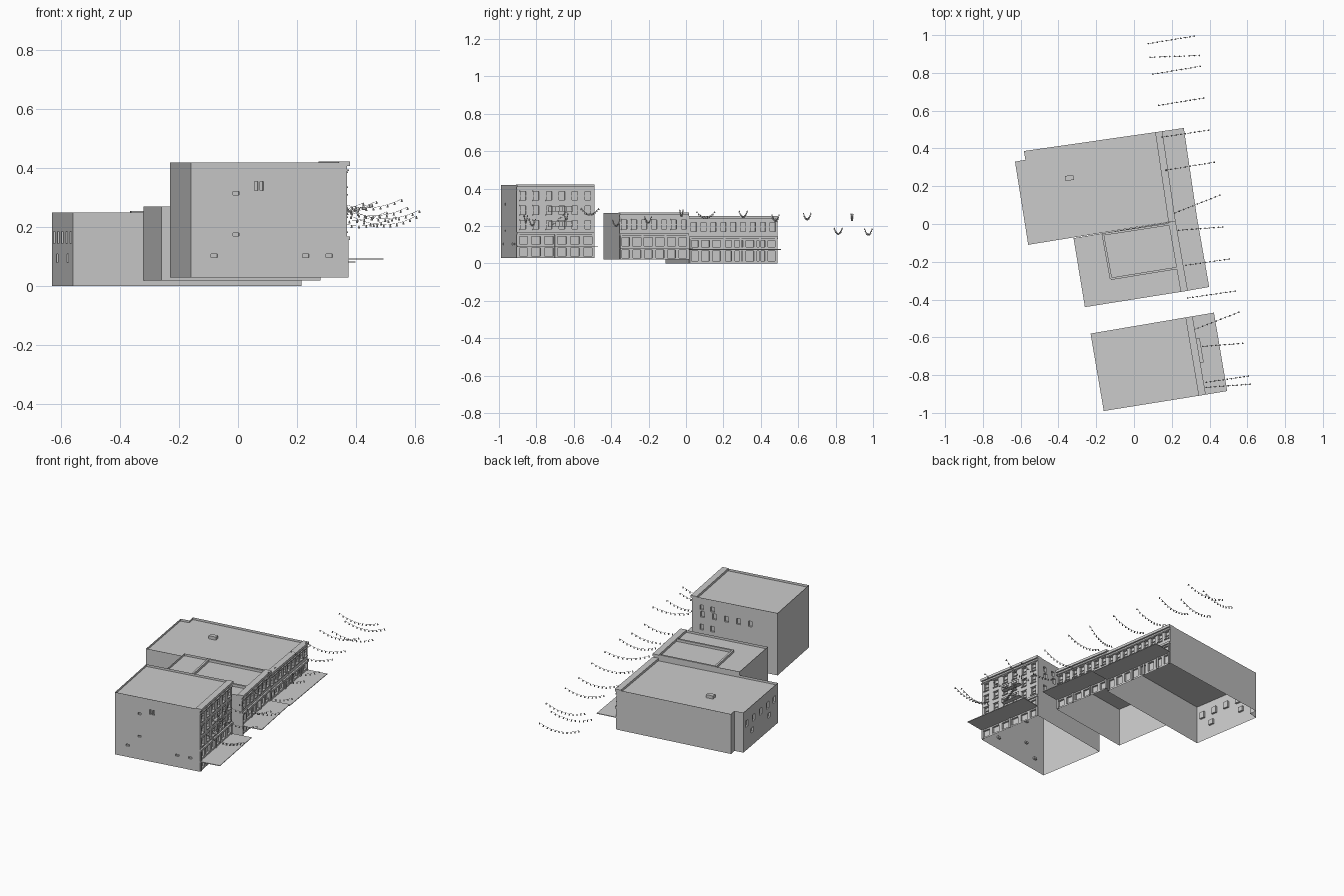
import bpy, bmesh
from mathutils import Vector, Matrix

if "Cube" in bpy.data.objects:
    bpy.data.objects.remove(bpy.data.objects["Cube"])


def finish(name, bm):
    me = bpy.data.meshes.new(name)
    bmesh.ops.remove_doubles(bm, verts=bm.verts, dist=1e-6)
    bm.to_mesh(me)
    bm.free()
    ob = bpy.data.objects.new(name, me)
    bpy.context.collection.objects.link(ob)
    return ob


class Wall:
    """Frame along a wall: u runs along it, o is the distance outwards."""
    def __init__(self, a, b):
        self.a = Vector(a)
        v = Vector(b) - self.a
        self.len = v.length
        self.d = v.normalized()
        self.n = Vector((self.d.y, -self.d.x))

    def p(self, u, o, z):
        q = self.a + self.d * u + self.n * o
        return (q.x, q.y, z)

    def quad(self, bm, pts):
        bm.faces.new([bm.verts.new(self.p(*q)) for q in pts])

    def box(self, bm, u0, u1, o0, o1, z0, z1):
        v = [bm.verts.new(self.p(u, o, z)) for z in (z0, z1)
             for u, o in ((u0, o0), (u0, o1), (u1, o1), (u1, o0))]
        for f in ((0, 3, 2, 1), (4, 5, 6, 7), (0, 1, 5, 4),
                  (1, 2, 6, 5), (2, 3, 7, 6), (3, 0, 4, 7)):
            bm.faces.new([v[i] for i in f])

    def sheet(self, bm, z0, z1, wins, depth=0.012):
        # wall sheet with recessed window openings (u0, u1, z0, z1)
        us = sorted({0, self.len, *[w[i] for w in wins for i in (0, 1)]})
        zs = sorted({z0, z1, *[w[i] for w in wins for i in (2, 3)]})
        for u, U in zip(us, us[1:]):
            for z, Z in zip(zs, zs[1:]):
                c, h = (u + U) / 2, (z + Z) / 2
                if not any(w[0] < c < w[1] and w[2] < h < w[3] for w in wins):
                    self.quad(bm, [(u, 0, z), (U, 0, z), (U, 0, Z), (u, 0, Z)])
        k = -depth
        for u, U, z, Z in wins:
            self.quad(bm, [(u, k, z), (U, k, z), (U, k, Z), (u, k, Z)])
            loop = [(u, z), (U, z), (U, Z), (u, Z)]
            for (s, t), (S, T) in zip(loop, loop[1:] + loop[:1]):
                self.quad(bm, [(s, 0, t), (S, 0, T), (S, k, T), (s, k, t)])


def row(length, n, w, z0, z1, a=0.0, b=1.0):
    """n evenly spaced openings between fractions a and b of a wall."""
    step = (b - a) * length / n
    return [(a * length + (i + .5) * step - w / 2,
             a * length + (i + .5) * step + w / 2, z0, z1) for i in range(n)]


def building(name, pts, z0, z1, wins, roof_drop=0.014):
    # open-bottomed shell with a roof set just below the parapet
    bm = bmesh.new()
    for i, a in enumerate(pts):
        w = Wall(a, pts[(i + 1) % len(pts)])
        w.sheet(bm, z0, z1, [x for r in wins.get(i, []) for x in row(w.len, *r)])
    bm.faces.new([bm.verts.new((x, y, z1 - roof_drop)) for x, y in pts])
    finish(name, bm)


def facade_trim(name, w, top, cornice, canopy, base, piers, windows):
    # parapet, storefront cornice, piers and window sills / lintels
    bm = bmesh.new()
    w.box(bm, 0, w.len, -.028, .010, top - .012, top + .003)
    w.box(bm, 0, w.len, 0, .007, top - .030, top - .024)
    w.box(bm, 0, w.len, 0, .010, cornice - .006, cornice + .006)
    for f in piers:
        u = f * w.len
        w.box(bm, u - .005, u + .005, 0, .006, base, cornice)
    for r in windows:
        for u, U, z, Z in row(w.len, *r):
            w.box(bm, u - .004, U + .004, 0, .006, z - .005, z)
            w.box(bm, u - .004, U + .004, 0, .005, Z, Z + .005)
            w.box(bm, u, U, -.011, -.006, (z + Z) / 2 - .002, (z + Z) / 2 + .002)
    finish(name + "_facade_trim", bm)
    # street canopy
    bm = bmesh.new()
    w.box(bm, 0, w.len, 0, .125, canopy - .002, canopy + .002)
    finish(name + "_canopy", bm)


# long rear building with a notched corner
A = [(-.56, -.11), (.21, .015), (.14, .49), (-.583, .386), (-.575, .34), (-.63, .33)]
upA = [(9, .028, .172, .218)]
building("long_building", A, 0, .25, {
    1: upA + [(8, .042, .012, .066), (8, .044, .088, .124)],
    5: [(5, .032, .145, .185), (2, .032, .08, .11)]})
wa = Wall(A[1], A[2])
facade_trim("long_building", wa, .25, .137, .075, 0, (.02, .4, .58, .8, .98), upA)

# middle building
B = [(-.26, -.44), (.275, -.355), (.21, .015), (-.32, -.075)]
upB = [(7, .028, .185, .232)]
building("middle_building", B, .02, .27, {
    1: upB + [(6, .044, .03, .072), (6, .046, .094, .14)]})
wb = Wall(B[1], B[2])
facade_trim("middle_building", wb, .27, .155, .082, .02, (.02, .33, .66, .98), upB)

# tall front building
C = [(-.16, -.99), (.37, -.905), (.30, -.49), (-.23, -.58)]
upC = [(6, .03, z, z + .046) for z in (.185, .262, .338)]
building("tall_building", C, .03, .42, {
    0: [(2, .012, .325, .355, .40, .47), (1, .02, .31, .322, .25, .33),
        (1, .02, .17, .18, .25, .33), (2, .022, .098, .11, .66, .96),
        (1, .022, .098, .11, .1, .2)],
    1: upC + [(6, .048, .04, .082), (6, .048, .104, .145)],
    2: [(5, .024, .30, .335, .05, .75), (2, .024, .22, .255, .05, .3),
        (2, .024, .345, .375, .05, .3)]})
wc = Wall(C[1], C[2])
facade_trim("tall_building", wc, .42, .162, .092, .03, (.02, .5, .98), upC)

# fire escape: platforms, rails and slanted ladders
bm = bmesh.new()
u0, u1 = .17, .30
for z in (.2, .28):
    wc.box(bm, u0, u1, 0, .028, z - .003, z)
    wc.box(bm, u0, u1, .026, .028, z + .023, z + .025)
    for i in range(8):
        u = u0 + (u1 - u0) * i / 7
        wc.box(bm, u - .001, u + .001, .026, .028, z, z + .024)
for s in range(11):
    u, z = u0 + .01 + s * .009, .2 + s * .008
    wc.box(bm, u, u + .010, .010, .022, z - .002, z + .001)
finish("fire_escape", bm)

# low rim around the middle roof's well
bm = bmesh.new()
R = [(.195, .0), (-.165, -.055), (-.122, -.29), (.235, -.232)]
for a, b in zip(R, R[1:]):
    w = Wall(a, b)
    w.box(bm, 0, w.len, -.006, .006, .254, .271)
finish("roof_rim", bm)

# vent on the long roof
bm = bmesh.new()
v = Wall((-.362, .227), (-.318, .234))
v.box(bm, 0, v.len, -.027, 0, .236, .255)
finish("roof_vent", bm)

# strings of bulbs across the street: start xy, end xy, lowest height
strings = [
    (.075, .955, .32, .995, .158), (.085, .883, .345, .892, .237),
    (.10, .793, .35, .835, .162), (.13, .628, .37, .667, .24),
    (.15, .46, .395, .497, .232), (.17, .285, .425, .327, .252),
    (.215, .058, .455, .153, .248), (.235, -.033, .47, -.016, .258),
    (.25, -.222, .505, -.185, .222), (.285, -.392, .535, -.355, .205),
    (.315, -.56, .555, -.467, .265), (.34, -.65, .575, -.632, .238),
    (.383, -.838, .605, -.805, .208), (.383, -.865, .615, -.848, .228)]
wires, bulbs = bmesh.new(), bmesh.new()
N = 11
for x0, y0, x1, y1, low in strings:
    w = Wall((x0, y0), (x1, y1))
    rings = []
    for i in range(N):
        t = i / (N - 1)
        z = low + .03 * (2 * t - 1) ** 2
        rings.append([wires.verts.new(w.p(t * w.len, o, z + h))
                      for o, h in ((-.0008, 0), (.0008, 0), (0, .0013))])
        q = Vector(w.p(t * w.len, 0, z - .005))
        bmesh.ops.create_cone(bulbs, cap_ends=True, segments=6, radius1=.0045,
                              radius2=.002, depth=.009, matrix=Matrix.Translation(q))
    for r, s in zip(rings, rings[1:]):
        for k in range(3):
            wires.faces.new((r[k], r[k - 1], s[k - 1], s[k]))
finish("light_wires", wires)
finish("light_bulbs", bulbs)
